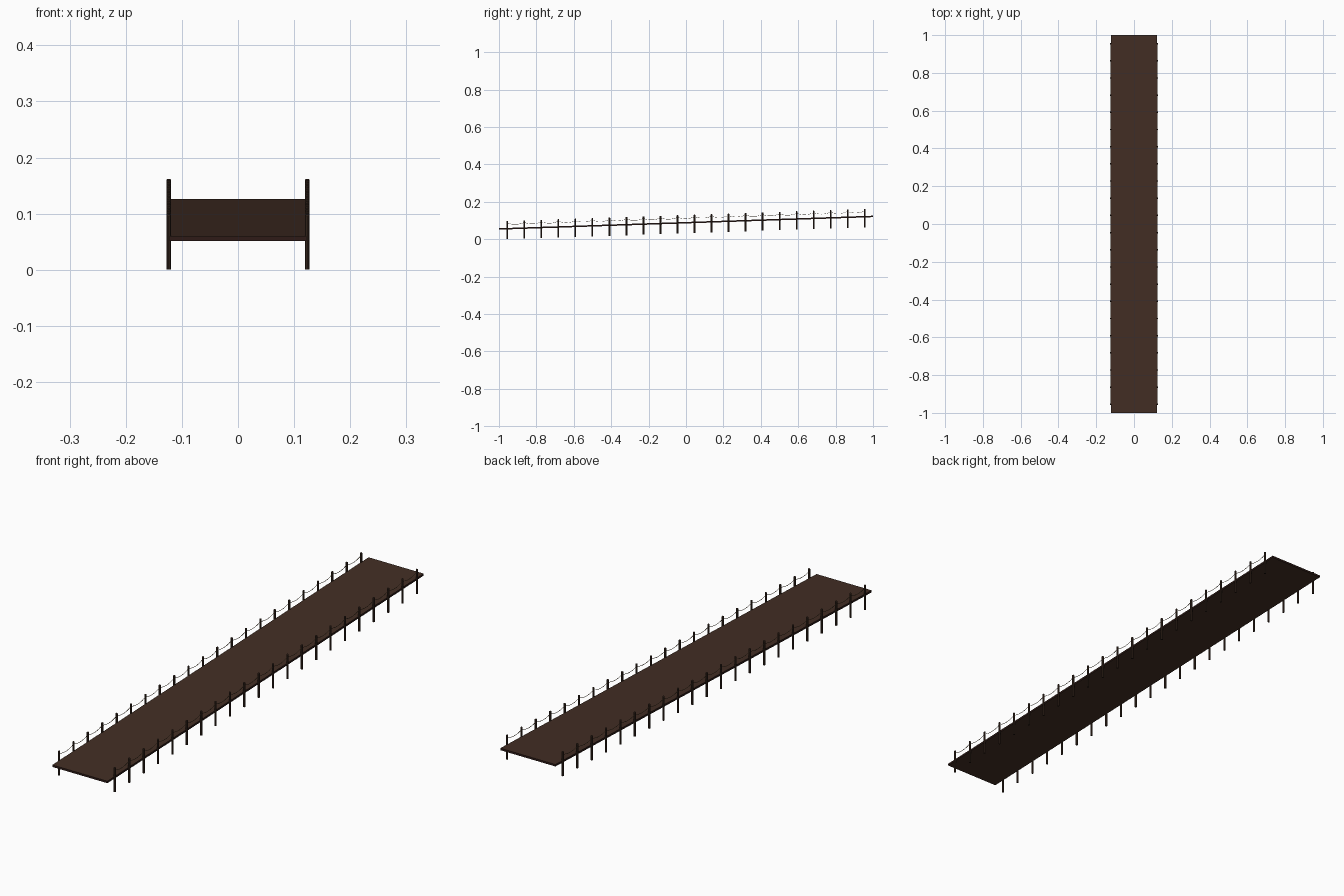
import bpy
import bmesh
from mathutils import Vector

cube = bpy.data.objects.get("Cube")
if cube:
    bpy.data.objects.remove(cube, do_unlink=True)


def material(name, rgb):
    linear = [((c / 255 + 0.055) / 1.055) ** 2.4 for c in rgb] + [1]
    mat = bpy.data.materials.new(name)
    mat.use_nodes = True
    mat.diffuse_color = linear
    bsdf = next(n for n in mat.node_tree.nodes if n.type == "BSDF_PRINCIPLED")
    bsdf.inputs["Base Color"].default_value = linear
    return mat


deck_brown = material("deck brown", (67, 46, 36))
edge_brown = material("dark edge brown", (46, 27, 23))
post_brown = material("post brown", (60, 43, 33))
rope_tan = material("rope tan", (104, 84, 56))

SLOPE = 0.0335
DECK_HALF, DECK_THICK, DECK_MID = 0.122, 0.008, 0.0885
POSTS, FIRST_Y = 22, -0.955
POST_X, POST_R, POST_H = 0.1235, 0.0043, 0.098
STEP = -2 * FIRST_Y / (POSTS - 1)


def add_object(name, bm, mats):
    mesh = bpy.data.meshes.new(name)
    bm.to_mesh(mesh)
    bm.free()
    for mat in mats:
        mesh.materials.append(mat)
    obj = bpy.data.objects.new(name, mesh)
    bpy.context.collection.objects.link(obj)
    return obj


# Sloping walkway slab with darker edges
bm = bmesh.new()
bmesh.ops.create_cube(bm, size=1)
for v in bm.verts:
    v.co = Vector((v.co.x * 2 * DECK_HALF, v.co.y * 2, v.co.z * DECK_THICK))
    v.co.z += DECK_MID + SLOPE * v.co.y
bm.normal_update()
for f in bm.faces:
    f.material_index = 0 if abs(f.normal.z) > 0.5 else 1
add_object("deck", bm, [deck_brown, edge_brown])


def ground(y):
    return SLOPE * (y - FIRST_Y)


# Round posts with chamfered tops
def build_posts(name, x):
    bm = bmesh.new()
    for i in range(POSTS):
        y = FIRST_Y + i * STEP
        made = bmesh.ops.create_cone(bm, cap_ends=True, segments=10, radius1=POST_R,
                                     radius2=POST_R, depth=POST_H)
        verts = made["verts"]
        bmesh.ops.translate(bm, verts=verts, vec=(x, y, ground(y) + POST_H / 2))
        top_z = max(v.co.z for v in verts)
        rim = {e for v in verts for e in v.link_edges
               if all(abs(u.co.z - top_z) < 0.0001 for u in e.verts)}
        bmesh.ops.bevel(bm, geom=list(rim), offset=0.0018, segments=1, affect="EDGES")
    obj = add_object(name, bm, [post_brown])
    bpy.context.view_layer.objects.active = obj
    obj.select_set(True)
    bpy.ops.object.shade_smooth_by_angle()
    obj.select_set(False)


# Thin rope sagging between neighbouring posts
def build_rope(name, x):
    curve = bpy.data.curves.new(name, "CURVE")
    curve.dimensions = "3D"
    curve.bevel_depth = 0.0009
    curve.bevel_resolution = 1
    parts = 8
    count = (POSTS - 1) * parts + 1
    spline = curve.splines.new("POLY")
    spline.points.add(count - 1)
    for i, point in enumerate(spline.points):
        t = (i % parts) / parts
        y = FIRST_Y + i * STEP / parts
        z = ground(y) + POST_H - 0.011 - 0.009 * 4 * t * (1 - t)
        point.co = (x, y, z, 1)
    curve.materials.append(rope_tan)
    obj = bpy.data.objects.new(name, curve)
    bpy.context.collection.objects.link(obj)


for side, sign in (("left", 1), ("right", -1)):
    build_posts(side + "_posts", sign * POST_X)
    build_rope(side + "_rope", sign * POST_X)
